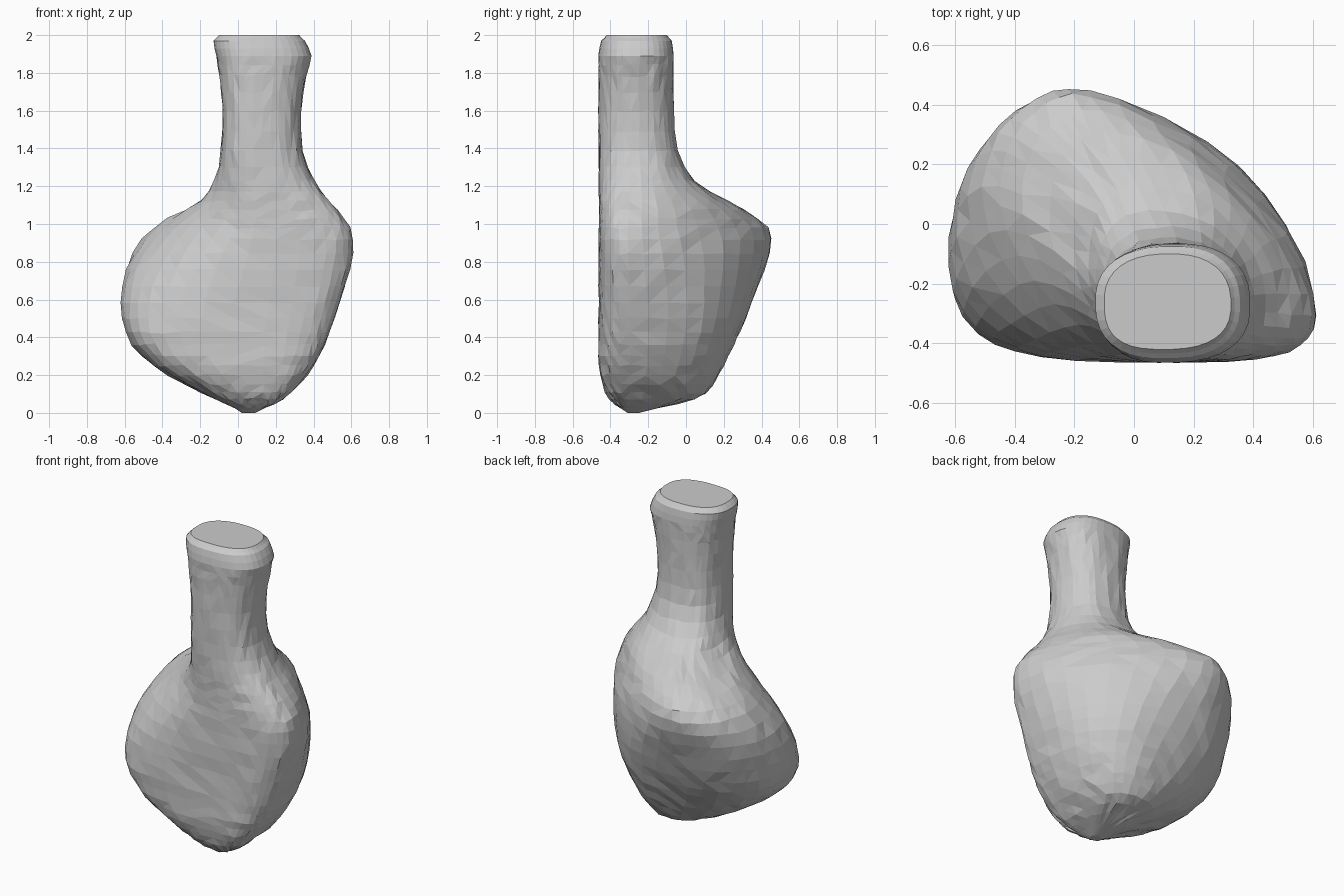
import bpy, bmesh, random
from math import cos, sin, pi

if "Cube" in bpy.data.objects:
    bpy.data.objects.remove(bpy.data.objects["Cube"])

random.seed(4)
SEG = 36          # points around each section
SUB = 2           # rings per profile interval

# section rows: z, left x, right x, front y, back y, y of left tip, x of back peak, front-left roundness
ROWS = [
    (0.00, 0.02, 0.09, -0.31, -0.25, -0.28, 0.05, 2.0),
    (0.05, -0.07, 0.20, -0.39, -0.03, -0.24, 0.06, 2.2),
    (0.10, -0.18, 0.28, -0.43, 0.12, -0.20, 0.05, 2.6),
    (0.20, -0.38, 0.37, -0.46, 0.175, -0.18, 0.03, 3.0),
    (0.30, -0.52, 0.435, -0.465, 0.23, -0.16, 0.00, 3.4),
    (0.42, -0.61, 0.49, -0.465, 0.29, -0.14, -0.04, 3.4),
    (0.58, -0.63, 0.545, -0.465, 0.355, -0.08, -0.10, 3.0),
    (0.76, -0.605, 0.60, -0.465, 0.42, 0.02, -0.16, 2.4),
    (0.93, -0.515, 0.625, -0.465, 0.475, 0.11, -0.20, 1.8),
    (1.03, -0.39, 0.57, -0.465, 0.40, 0.08, -0.17, 1.6),
    (1.12, -0.19, 0.49, -0.465, 0.23, -0.06, -0.02, 1.9),
    (1.22, -0.125, 0.405, -0.465, 0.04, -0.17, 0.07, 2.2),
    (1.38, -0.09, 0.34, -0.465, -0.05, -0.25, 0.12, 2.5),
    (1.60, -0.08, 0.33, -0.465, -0.065, -0.26, 0.12, 2.5),
    (1.80, -0.10, 0.365, -0.465, -0.065, -0.26, 0.13, 2.5),
    (1.89, -0.115, 0.39, -0.465, -0.065, -0.26, 0.14, 2.5),
    (1.97, -0.13, 0.355, -0.45, -0.075, -0.26, 0.13, 2.5),
    (2.00, -0.10, 0.325, -0.42, -0.10, -0.26, 0.12, 2.8),
]
RIGHT_Y, FRONT_X = -0.27, 0.10


def catmull(a, b, c, d, t):
    return tuple(0.5 * (2*q + (r - p)*t + (2*p - 5*q + 4*r - s)*t*t + (3*q - p - 3*r + s)*t**3)
                 for p, q, r, s in zip(a, b, c, d))


def section(row):
    """Closed outline made of four superellipse quarters."""
    z, xl, xr, yf, yb, yl, xb, pfl = row
    neck = min(max((z - 1.0) / 0.3, 0), 1)
    low = min(max((0.95 - z) / 0.5, 0), 1)      # lower body is boxier at the back
    pts = []
    for i in range(SEG):
        a = 2 * pi * (i + 0.5) / SEG
        c, s = cos(a), sin(a)
        cx = xb if s > 0 else FRONT_X
        cy = RIGHT_Y if c > 0 else yl
        ex = xr if c > 0 else xl
        ey = yb if s > 0 else yf
        if s > 0:
            p = 1.45 + 0.95 * neck + 0.95 * low if c > 0 else 1.95 + 0.45 * neck + 0.3 * low
        else:
            p = 3.4 - 0.9 * neck if c > 0 else pfl
        if (ex - cx) * c < 0:      # keep tiny bottom rings from folding over
            cx = (xl + xr) / 2
        pts.append((cx + (ex - cx) * abs(c) ** (2 / p),
                    cy + (ey - cy) * abs(s) ** (2 / p), z))
    return pts


# interpolate the rows into rings
rings = []
for k in range(len(ROWS) - 1):
    a, b, c = ROWS[max(k - 1, 0)], ROWS[k], ROWS[k + 1]
    d = ROWS[min(k + 2, len(ROWS) - 1)]
    for j in range(SUB):
        row = list(catmull(a, b, c, d, j / SUB))
        row[0] = b[0] + (c[0] - b[0]) * j / SUB
        rings.append(section(row))
rings.append(section(ROWS[-1]))

# skin the rings into a bulbous body with neck
bm = bmesh.new()
loops = [[bm.verts.new(p) for p in ring] for ring in rings]
for lo, hi in zip(loops, loops[1:]):
    for i in range(SEG):
        m = (i + 1) % SEG
        bm.faces.new((lo[i], lo[m], hi[m], hi[i]))
bm.faces.new(loops[0][::-1])
bm.faces.new(loops[-1])

# soften the shoulder and base ridges
soft = [v for v in bm.verts if 0.03 < v.co.z < 1.85]
for _ in range(3):
    bmesh.ops.smooth_vert(bm, verts=soft, factor=0.5,
                          use_axis_x=True, use_axis_y=True, use_axis_z=True)

# slightly uneven, hand-worked surface
for v in soft:
    v.co.x += random.uniform(-0.004, 0.004)
    v.co.y = max(v.co.y + random.uniform(-0.004, 0.004), -0.465)
    v.co.z += random.uniform(-0.006, 0.006)

bmesh.ops.remove_doubles(bm, verts=bm.verts, dist=0.004)
bmesh.ops.triangulate(bm, faces=bm.faces)
bmesh.ops.recalc_face_normals(bm, faces=bm.faces)
mesh = bpy.data.meshes.new("bulbous_body_with_neck")
bm.to_mesh(mesh)
bm.free()
obj = bpy.data.objects.new("bulbous_body_with_neck", mesh)
bpy.context.collection.objects.link(obj)
